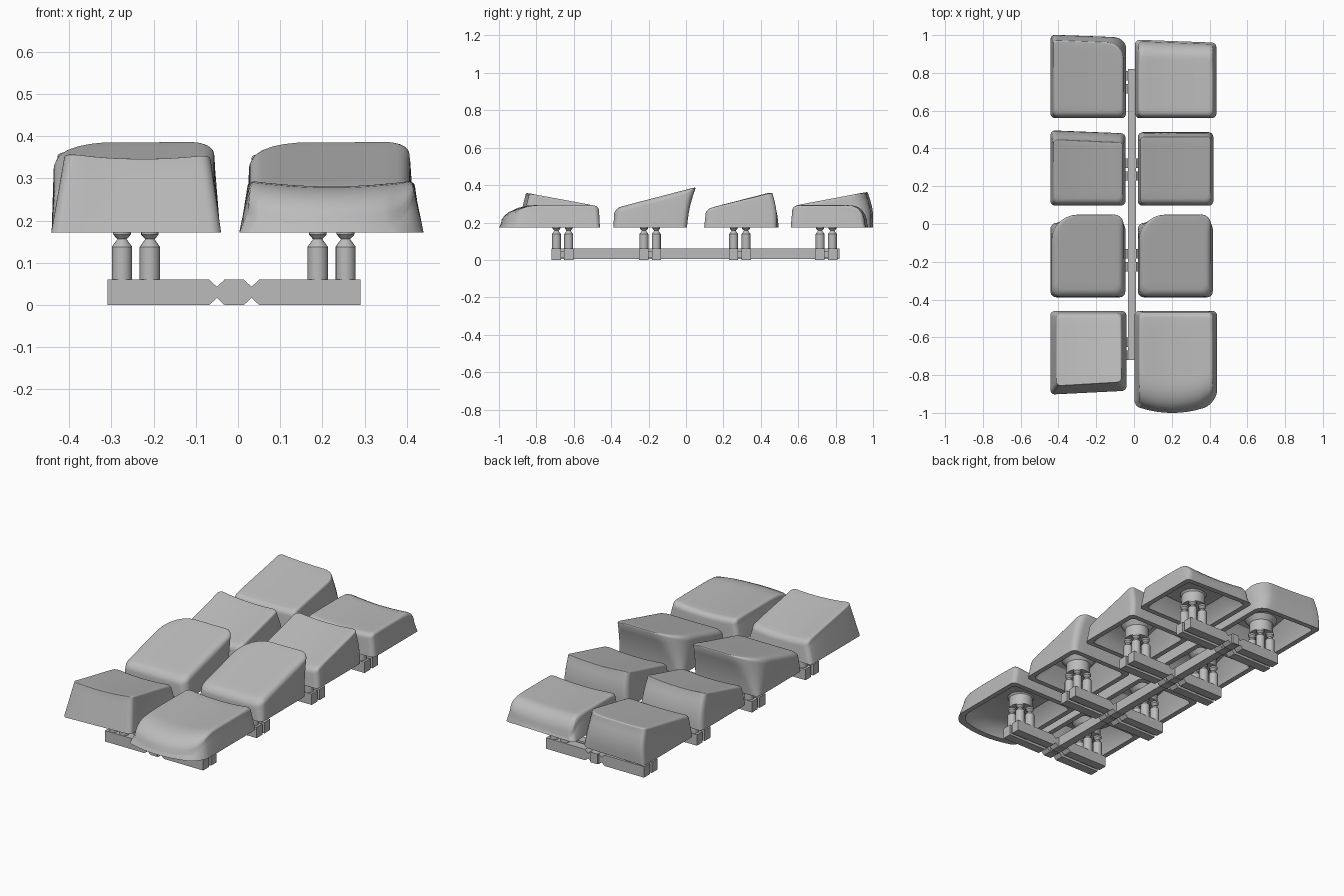
import bpy, bmesh, math
from mathutils import Vector

cube = bpy.data.objects.get("Cube")
if cube:
    bpy.data.objects.remove(cube, do_unlink=True)

grey = bpy.data.materials.new("matte_grey")
grey.use_nodes = True
grey.diffuse_color = (0.5, 0.5, 0.5, 1)
grey.node_tree.nodes["Principled BSDF"].inputs["Base Color"].default_value = (0.5, 0.5, 0.5, 1)

BASE = 0.172


def finish(name, bm, smooth=True):
    bmesh.ops.recalc_face_normals(bm, faces=bm.faces)
    mesh = bpy.data.meshes.new(name)
    bm.to_mesh(mesh)
    bm.free()
    obj = bpy.data.objects.new(name, mesh)
    bpy.context.collection.objects.link(obj)
    mesh.materials.append(grey)
    if smooth:
        bpy.ops.object.select_all(action='DESELECT')
        obj.select_set(True)
        bpy.context.view_layer.objects.active = obj
        bpy.ops.object.shade_smooth_by_angle(angle=math.radians(32))
    return obj


def bridge(bm, a, b):
    n = len(a)
    for i in range(n):
        bm.faces.new((a[i], a[(i + 1) % n], b[(i + 1) % n], b[i]))


def outline(rect, radii, bow=0, tilt=0, end=1, arc=6, edge=8):
    """Rounded rectangle; radii run front-right, back-right, back-left, front-left."""
    x0, x1, y0, y1 = rect
    corners = [(x1, y0, -1, 1), (x1, y1, -1, -1), (x0, y1, 1, -1), (x0, y0, 1, 1)]
    pts = []
    for k, ((x, y, sx, sy), r) in enumerate(zip(corners, radii)):
        for j in range(arc + 1):
            a = math.radians(90 * (k - 1 + j / arc))
            pts.append((x + sx * r + r * math.cos(a), y + sy * r + r * math.sin(a)))
    out = []
    for i, p in enumerate(pts):
        out.append(p)
        if i % (arc + 1) == arc:
            q = pts[(i + 1) % len(pts)]
            out += [(p[0] + (q[0] - p[0]) * s / edge, p[1] + (q[1] - p[1]) * s / edge)
                    for s in range(1, edge)]
    # bow and tilt the shaped end
    res = []
    for x, y in out:
        u = (2 * x - x0 - x1) / (x1 - x0)
        v = (2 * y - y0 - y1) / (y1 - y0) * end
        w = max(0, v) ** 2
        res.append((x, y + w * (end * bow * (1 - u * u) + tilt * u)))
    return res


def make_cap(name, low, top, zf, zb, dish=0.012, r_low=(.025,) * 4, r_top=(.025,) * 4,
             inset=(.015, .02, .02), drop=(.015, .02, .02), bulge=0, bow=0, tilt=0, end=1):
    """Hollow cap. inset and drop give the edge rounding at front, back and sides."""
    bm = bmesh.new()
    x0, x1, y0, y1 = top
    cx, cy, hw, hd = (x0 + x1) / 2, (y0 + y1) / 2, (x1 - x0) / 2, (y1 - y0) / 2
    lo = outline(low, r_low, bow, tilt, end)
    hi = outline(top, r_top, bow, tilt, end)

    def height(x, y):
        return zf + (zb - zf) * (y - y0) / (2 * hd) + dish * min(1, ((x - cx) / hw) ** 2)

    def weights(p):
        v = max(-1, min(1, (p[1] - cy) / hd))
        return max(0, -v) ** 4, max(0, v) ** 4

    def shrink(p, k):
        sy = 1 - k * (inset[0] + inset[1]) / (2 * hd)
        return (cx + (p[0] - cx) * (1 - k * inset[2] / hw), y0 + k * inset[0] + (p[1] - y0) * sy)

    def ring(pts):
        return [bm.verts.new(p) for p in pts]

    drops = []
    for p in hi:
        f, b = weights(p)
        drops.append(drop[0] * f + drop[1] * b + drop[2] * (1 - f - b))

    # flanks
    rings = []
    for s in range(6):
        t = s / 5
        pts = []
        for a, b, d in zip(lo, hi, drops):
            y = a[1] + (b[1] - a[1]) * t + bulge * math.sin(math.pi * t) * weights(b)[1]
            pts.append((a[0] + (b[0] - a[0]) * t, y, BASE + (height(*b) - d - BASE) * t))
        rings.append(ring(pts))
    # rounded rim
    for s in range(1, 7):
        a = math.radians(15 * s)
        pts = []
        for b, d in zip(hi, drops):
            q = shrink(b, 1 - math.cos(a))
            pts.append((*q, height(*q) - d * (1 - math.sin(a))))
        rings.append(ring(pts))
    # dished top
    for k in (.8, .6, .4, .2):
        pts = []
        for b in hi:
            q = shrink(b, 1)
            q = (cx + (q[0] - cx) * k, cy + (q[1] - cy) * k)
            pts.append((*q, height(*q)))
        rings.append(ring(pts))
    for a, b in zip(rings, rings[1:]):
        bridge(bm, a, b)
    bm.faces.new(rings[-1])

    # hollow underside
    lx, ly = (low[0] + low[1]) / 2, (low[2] + low[3]) / 2
    lw, ld = (low[1] - low[0]) / 2, (low[3] - low[2]) / 2
    inner = [rings[0]]
    for wall, lift in ((.028, 0), (.045, .5), (.09, 1)):
        pts = []
        for p in lo:
            q = (lx + (p[0] - lx) * (1 - wall / lw), ly + (p[1] - ly) * (1 - wall / ld))
            ceiling = max(.215, min(height(*q) - .04, .3))
            if q[1] < y0 + inset[0] or q[1] > y1 - inset[1]:
                ceiling = min(ceiling, .235)
            pts.append((*q, BASE + (ceiling - BASE) * lift))
        inner.append(ring(pts))
    for a, b in zip(inner, inner[1:]):
        bridge(bm, a, b)
    hub = bm.verts.new((lx, ly, height(lx, ly) - .04))
    last = inner[-1]
    for i in range(len(last)):
        bm.faces.new((last[i], last[(i + 1) % len(last)], hub))
    finish(name, bm)


def lathe(name, x, y, profile, sides):
    bm = bmesh.new()
    rings = [[bm.verts.new((x + r * math.cos(math.tau * i / sides),
                            y + r * math.sin(math.tau * i / sides), z))
              for i in range(sides)] for r, z in profile]
    for a, b in zip(rings, rings[1:]):
        bridge(bm, a, b)
    bm.faces.new(rings[0])
    bm.faces.new(rings[-1])
    finish(name, bm)


def box(name, x0, x1, y0, y1, z0, z1):
    bm = bmesh.new()
    bmesh.ops.create_cube(bm, size=1)
    for v in bm.verts:
        v.co = ((x0 + x1) / 2 + v.co.x * (x1 - x0), (y0 + y1) / 2 + v.co.y * (y1 - y0),
                (z0 + z1) / 2 + v.co.z * (z1 - z0))
    finish(name, bm, False)


# front row: forward-raised cap and rounded-nose cap
make_cap("front_right_cap", (-.443, -.04, -.893, -.46), (-.412, -.065, -.848, -.47), .347, .277,
         inset=(.004, .03, .012), drop=(.004, .03, .012), tilt=.01, end=-1)
make_cap("front_left_cap", (.003, .44, -.955, -.46), (.025, .418, -.945, -.465), .281, .281, .014,
         r_low=(.07, .025, .025, .025), r_top=(.07, .025, .025, .025),
         inset=(.13, .03, .015), drop=(.09, .03, .015), bow=.045, tilt=.008, end=-1)

# middle rows and back row, right and left columns
for side, dx in (("right", 0), ("left", .463)):
    make_cap("inner_front_%s_cap" % side, (-.442 + dx, -.046 + dx, -.388, .005),
             (-.437 + dx, -.056 + dx, -.385, .05), .274, .387, .002,
             r_low=(.03, .03, .03, .03), r_top=(.04, .05, .14, .04),
             inset=(.04, .006, .03), drop=(.035, .006, .03), bulge=-.008)
make_cap("inner_back_right_cap", (-.442, -.045, .097, .488), (-.428, -.058, .105, .44), .262, .348,
         inset=(.03, .004, .015), drop=(.025, .004, .015), bulge=.012, tilt=-.008)
make_cap("inner_back_left_cap", (.02, .42, .097, .485), (.032, .408, .105, .462), .262, .35,
         inset=(.03, .004, .015), drop=(.025, .004, .015), bulge=.01)
make_cap("back_right_cap", (-.442, -.042, .56, .993), (-.428, -.055, .568, .967), .283, .358, .006,
         r_low=(.025, .06, .02, .025), r_top=(.025, .09, .02, .025),
         inset=(.03, .008, .015), drop=(.025, .008, .015), bulge=.012, tilt=-.007)
make_cap("back_left_cap", (.005, .436, .56, .968), (.022, .42, .568, .962), .282, .282,
         inset=(.03, .08, .015), drop=(.025, .1, .015), tilt=-.008)

# sprue: spine, notched double rails, pins and cap posts
box("spine", -.033, .01, -.72, .82, .004, .06)
rail = [(-.31, 0)]
for nx in (-.05, .032):
    rail += [(nx - .018, 0), (nx, .017), (nx + .018, 0)]
rail += [(.29, 0)]
rail += [(x, .06 - z) for x, z in reversed(rail)]
pin = [(.024, .058), (.024, .138), (.011, .156), (.021, .167), (.021, .18)]
post = [(.062, .176), (.062, .235), (.085, .262)]
for row, y in (("front", -.66), ("inner_front", -.192), ("inner_back", .288), ("back", .75)):
    for s in (-1, 1):
        bm = bmesh.new()
        face = bm.faces.new([bm.verts.new((x, y + s * .009, z)) for x, z in rail])
        ext = bmesh.ops.extrude_face_region(bm, geom=[face])
        for v in ext["geom"]:
            if isinstance(v, bmesh.types.BMVert):
                v.co += Vector((0, s * .05, 0))
        finish("%s_rail" % row, bm, False)
    for side, x in (("right", -.242), ("left", .222)):
        box("%s_%s_rail_web" % (row, side), x - .055, x + .055, y - .02, y + .02, .012, .048)
        lathe("%s_%s_post" % (row, side), x, y, post, 24)
        for sx in (-1, 1):
            for sy in (-1, 1):
                lathe("%s_%s_pin" % (row, side), x + sx * .033, y + sy * .033, pin, 16)
